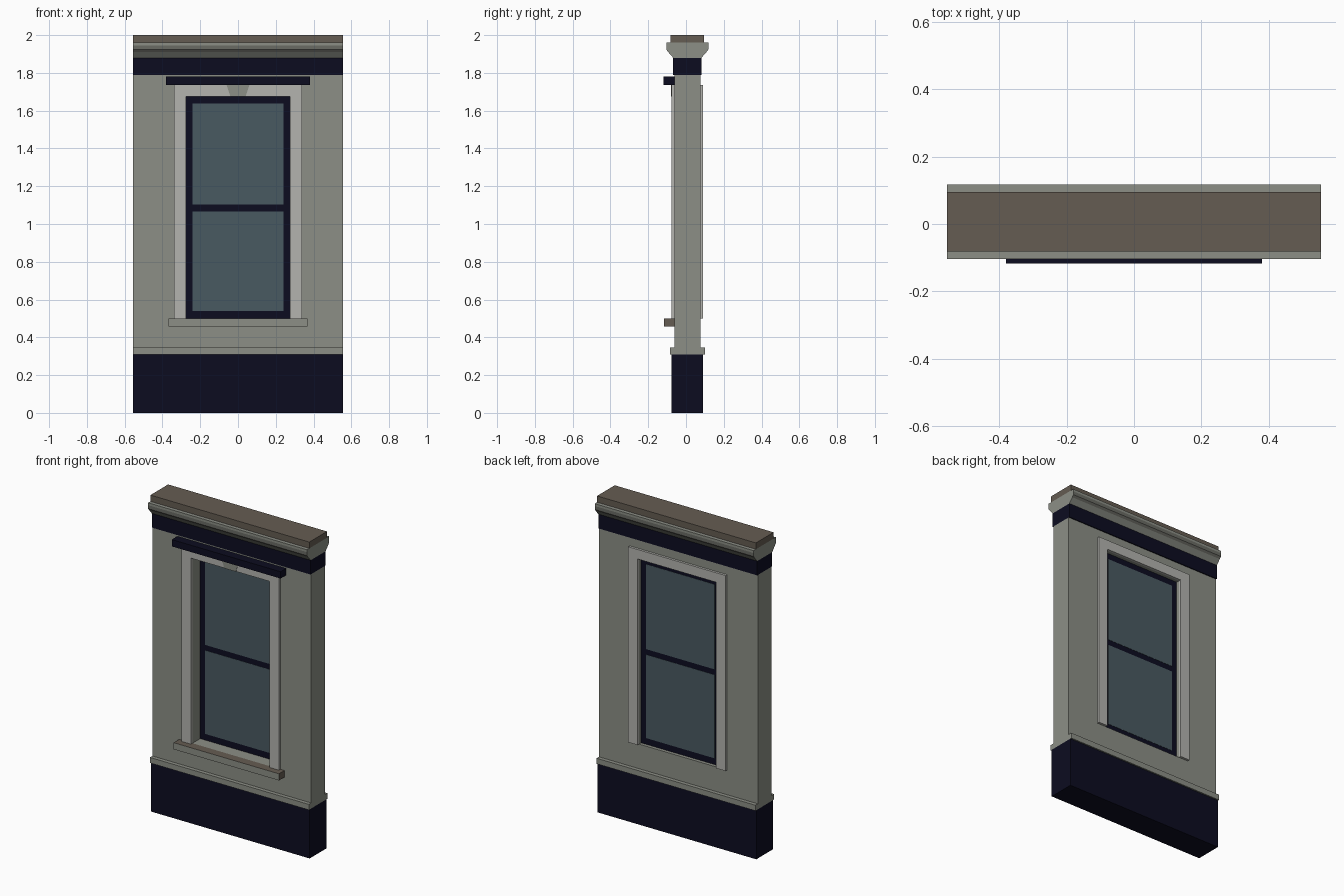
import bpy, bmesh

if "Cube" in bpy.data.objects:
    bpy.data.objects.remove(bpy.data.objects["Cube"])

YC = 0.007          # middle plane of the wall thickness
W = 0.555           # half width of the wall panel


def material(name, rgb):
    m = bpy.data.materials.new(name)
    lin = [(c / 255 / 12.92) if c <= 10 else ((c / 255 + 0.055) / 1.055) ** 2.4 for c in rgb]
    m.diffuse_color = (*lin, 1)
    m.use_nodes = True
    m.node_tree.nodes["Principled BSDF"].inputs["Base Color"].default_value = m.diffuse_color
    return m


STONE = material("grey stone", (140, 143, 134))
PALE = material("pale trim", (180, 180, 175))
NAVY = material("dark navy", (12, 12, 32))
BROWN = material("brown stone", (101, 92, 82))
GLASS = material("blue grey glass", (73, 90, 97))
SHADE = material("dark grey stone", (106, 107, 100))


def finish(name, bm, *mats):
    bmesh.ops.recalc_face_normals(bm, faces=bm.faces)
    me = bpy.data.meshes.new(name)
    bm.to_mesh(me)
    bm.free()
    for m in mats:
        me.materials.append(m)
    ob = bpy.data.objects.new(name, me)
    bpy.context.collection.objects.link(ob)
    return ob


def prism(name, pts, axis, a, b, *mats):
    """Extrude a closed outline: axis 'y' takes (x, z) points, 'x' takes (y, z)."""
    bm = bmesh.new()
    place = (lambda p, t: (p[0], t, p[1])) if axis == 'y' else (lambda p, t: (t, p[0], p[1]))
    f = bm.faces.new([bm.verts.new(place(p, a)) for p in pts])
    ext = bmesh.ops.extrude_face_region(bm, geom=[f])
    d = (0, b - a, 0) if axis == 'y' else (b - a, 0, 0)
    bmesh.ops.translate(bm, verts=[v for v in ext['geom'] if isinstance(v, bmesh.types.BMVert)], vec=d)
    return finish(name, bm, *mats)


def box(name, x0, x1, y0, y1, z0, z1, *mats):
    return prism(name, [(x0, z0), (x1, z0), (x1, z1), (x0, z1)], 'y', y0, y1, *mats)


def course(name, half, z0, z1, mat):
    """Full-width horizontal course."""
    return box(name, -W, W, YC - half, YC + half, z0, z1, mat)


# wall panel with a window opening cut straight through
bm = bmesh.new()
loops = []
for y in (YC - 0.069, YC + 0.069):
    for hx, z0, z1 in ((W, 0.345, 1.79), (0.275, 0.5, 1.675)):
        loops.append([bm.verts.new((x, y, z)) for x, z in ((-hx, z0), (hx, z0), (hx, z1), (-hx, z1))])
for a, b in ((0, 1), (2, 3), (0, 2), (1, 3)):
    for i in range(4):
        j = (i + 1) % 4
        bm.faces.new((loops[a][i], loops[a][j], loops[b][j], loops[b][i]))
finish("wall", bm, STONE)

# horizontal courses
course("plinth", 0.084, 0, 0.31, NAVY)
course("plinth_moulding", 0.093, 0.31, 0.345, STONE)
course("frieze_band", 0.075, 1.79, 1.88, NAVY)
course("cap", 0.088, 1.96, 2.0, BROWN)

# cornice, flaring outwards with a darker strip along its face
side = [(0.075, 1.88), (0.101, 1.91), (0.111, 1.923), (0.111, 1.945), (0.111, 1.96)]
outline = [(YC + y, z) for y, z in side] + [(YC - y, z) for y, z in reversed(side)]
cornice = prism("cornice", outline, 'x', -W, W, STONE, SHADE)
for p in cornice.data.polygons:
    if abs(p.normal.x) < 0.5 and 1.91 < p.center.z < 1.945:
        p.material_index = 1

# three-sided window surrounds, front and back
arch = [(-0.34, 0.5), (-0.275, 0.5), (-0.275, 1.675), (0.275, 1.675),
        (0.275, 0.5), (0.34, 0.5), (0.34, 1.735), (-0.34, 1.735)]
prism("front_surround", arch, 'y', YC - 0.084, YC - 0.069, PALE)
prism("back_surround", arch, 'y', YC + 0.069, YC + 0.084, PALE)
prism("keystone", [(-0.04, 1.675), (0.04, 1.675), (0.06, 1.735), (-0.06, 1.735)],
      'y', YC - 0.087, YC - 0.083, STONE)

# hood and sill on the front
box("hood", -0.38, 0.38, -0.118, -0.062, 1.737, 1.78, NAVY)
sill = box("sill", -0.368, 0.368, -0.117, -0.062, 0.458, 0.5, BROWN, STONE)
for p in sill.data.polygons:
    if p.normal.y < -0.5:
        p.material_index = 1

# sash with two panes showing on both sides
box("sash", -0.275, 0.275, 0.015, 0.055, 0.5, 1.675, NAVY)
for label, z0, z1 in (("lower", 0.54, 1.067), ("upper", 1.102, 1.638)):
    box(label + "_pane", -0.24, 0.24, 0.0135, 0.0155, z0, z1, GLASS)
    box(label + "_pane_back", -0.24, 0.24, 0.0545, 0.0565, z0, z1, GLASS)
